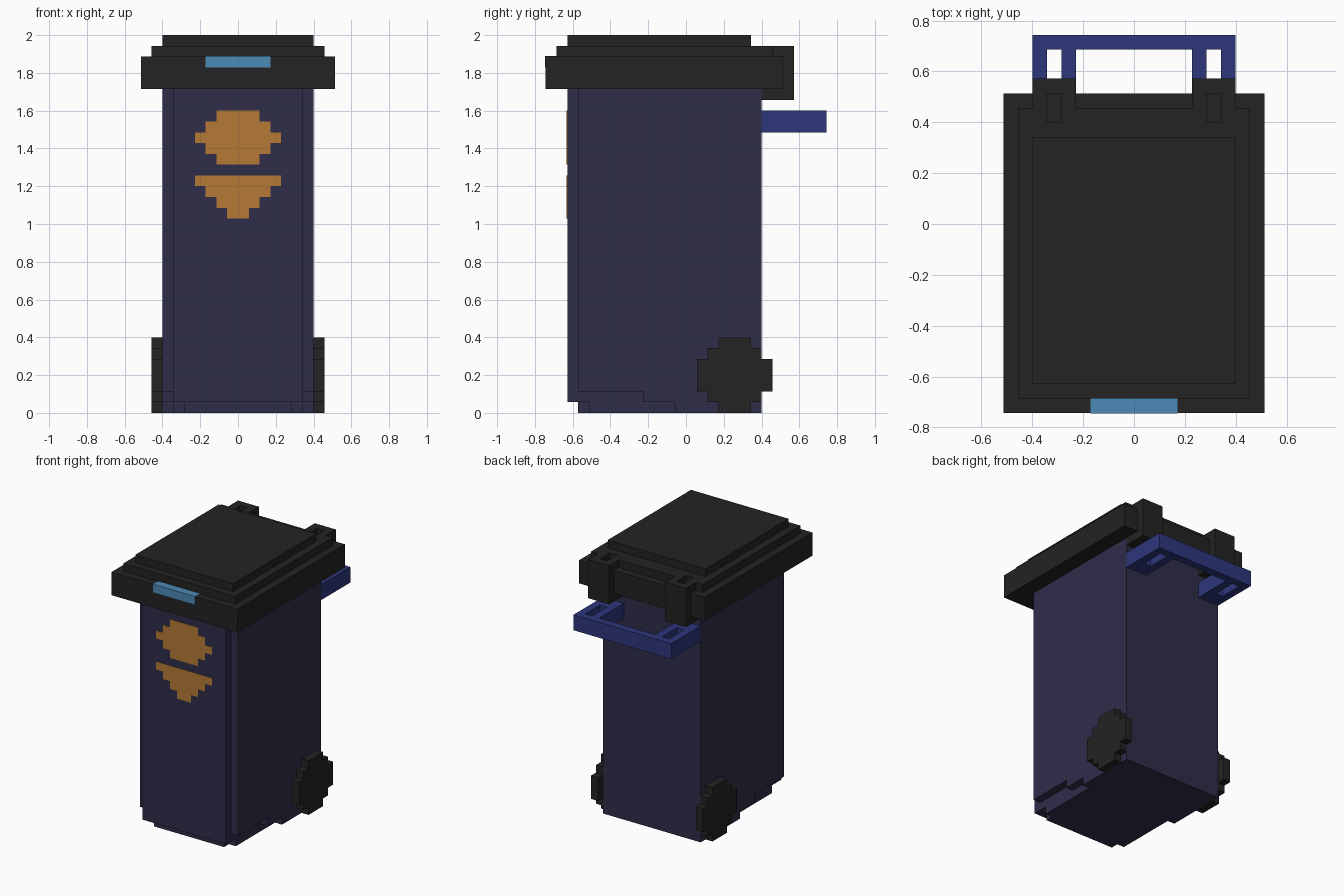
import bpy
import bmesh

if "Cube" in bpy.data.objects:
    bpy.data.objects.remove(bpy.data.objects["Cube"], do_unlink=True)

U = 2 / 35  # one block of the stepped grid


def material(name, rgb):
    lin = [((c / 255 + 0.055) / 1.055) ** 2.4 for c in rgb]
    m = bpy.data.materials.new(name)
    m.use_nodes = True
    m.diffuse_color = (*lin, 1)
    m.node_tree.nodes["Principled BSDF"].inputs["Base Color"].default_value = (*lin, 1)
    return m


NAVY = material("dark navy", (47, 45, 74))
BLACK = material("soft black", (35, 35, 35))
BLUE = material("handle blue", (45, 54, 123))
SKY = material("light blue", (76, 137, 182))
ORANGE = material("orange", (182, 122, 54))


def finish(name, bm, mat):
    bmesh.ops.recalc_face_normals(bm, faces=bm.faces)
    mesh = bpy.data.meshes.new(name)
    bm.to_mesh(mesh)
    bm.free()
    mesh.materials.append(mat)
    ob = bpy.data.objects.new(name, mesh)
    bpy.context.collection.objects.link(ob)
    return ob


def boxes(name, mat, *spans):
    """Join boxes given as (x0, x1, y0, y1, z0, z1) in grid blocks."""
    bm = bmesh.new()
    for x0, x1, y0, y1, z0, z1 in spans:
        for v in bmesh.ops.create_cube(bm, size=1)["verts"]:
            v.co.x = (x1 if v.co.x > 0 else x0) * U
            v.co.y = (y1 if v.co.y > 0 else y0) * U
            v.co.z = (z1 if v.co.z > 0 else z0) * U
    return finish(name, bm, mat)


def prism(name, mat, profile, lo, hi, axis="x"):
    """Extrude a stepped (y, z) profile along x, or an (x, z) profile along y."""
    bm = bmesh.new()

    def place(a, b, d):
        return (d * U, a * U, b * U) if axis == "x" else (a * U, d * U, b * U)

    face = bm.faces.new([bm.verts.new(place(a, b, lo)) for a, b in profile])
    out = bmesh.ops.extrude_face_region(bm, geom=[face])["geom"]
    shift = place(0, 0, hi - lo)
    bmesh.ops.translate(bm, vec=shift, verts=[g for g in out if isinstance(g, bmesh.types.BMVert)])
    return finish(name, bm, mat)


def stepped_rows(rows, z0, centre=0):
    """Outline of stacked rows, given each row's half width from the bottom up."""
    right = [(centre + w, z0 + i + k) for i, w in enumerate(rows) for k in (0, 1)]
    left = [(centre - w, z0 + i + k) for i, w in enumerate(rows) for k in (0, 1)]
    return right + left[::-1]


# Bin body: core with protruding front panel, and a base lip
prism("bin_core", NAVY, [(-11, 1), (-11, 30), (7, 30), (7, 0), (-9, 0), (-9, 1)], -6, 6)
boxes("base_lip", NAVY, (-5, 5, -10, -9, 0, 1))

# Front symbols
prism("upper_symbol", ORANGE, stepped_rows([2, 3, 4, 3, 2], 23), -11.05, -10.99, "y")
prism("lower_symbol", ORANGE, stepped_rows([1, 2, 3, 4], 18), -11.05, -10.99, "y")

# Lid tiers and front grip
boxes("lid_rim", BLACK, (-9, 9, -13, 9, 30, 33))
boxes("lid_step", BLACK, (-8, 8, -12, 7, 33, 34), (-5, 5, 7, 8, 33, 34),
      (6, 8, 7, 8, 33, 34), (-8, -6, 7, 8, 33, 34))
boxes("lid_top", BLACK, (-7, 7, -11, 6, 34, 35))
boxes("lid_grip", SKY, (-3, 3, -13.05, -12, 32, 33.05))

# Handle crossbar
boxes("handle_bar", BLUE, (-7, 7, 12, 13, 26, 28))

side_steps = [(-10, 2), (-10, 30), (7, 30), (7, 0), (-1, 0), (-1, 1), (-4, 1), (-4, 2)]
hinge_bracket = [(7, 29), (10, 29), (10, 34), (9, 34), (9, 30), (7, 30)]
wheel = stepped_rows([1.5, 2.5, 3.5, 3.5, 3.5, 2.5, 1.5], 0, 4.5)

# Mirrored parts: side panels, wheels, hinges and handle arms
for side, s in (("left", 1), ("right", -1)):
    def span(a, b, *rest):
        return (min(a * s, b * s), max(a * s, b * s), *rest)

    prism(side + "_side_panel", NAVY, side_steps, 6 * s, 7 * s)
    prism(side + "_wheel", BLACK, wheel, 7 * s, 8 * s)
    prism(side + "_hinge", BLACK, hinge_bracket, 4 * s, 7 * s)
    boxes(side + "_hinge_rails", BLACK, span(4, 5, 8, 9, 33, 34), span(6, 7, 8, 9, 33, 34))
    boxes(side + "_handle_arm", BLUE, span(4, 7, 7, 9, 26, 28),
          span(4, 5, 9, 12, 26, 28), span(6, 7, 9, 12, 26, 28))
